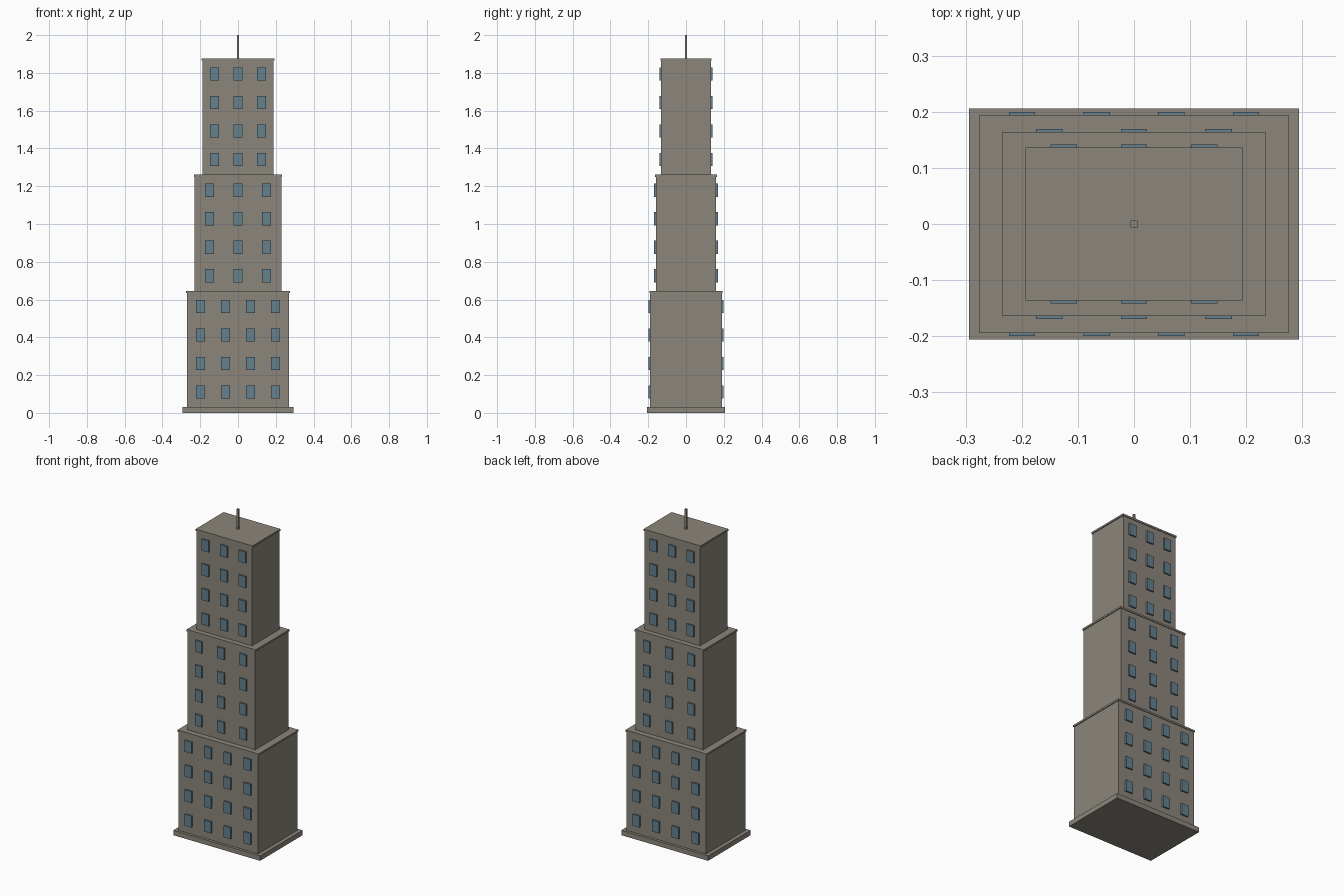
import bpy
import bmesh
from mathutils import Matrix, Vector

cube = bpy.data.objects.get("Cube")
if cube:
    bpy.data.objects.remove(cube, do_unlink=True)


def make_material(name, color):
    mat = bpy.data.materials.new(name)
    mat.use_nodes = True
    mat.diffuse_color = color
    mat.node_tree.nodes["Principled BSDF"].inputs["Base Color"].default_value = color
    return mat


stone = make_material("warm grey stone", (0.26, 0.24, 0.20, 1))
glass = make_material("blue grey glass", (0.13, 0.215, 0.27, 1))


def boxes(name, mat, items):
    """One object made of boxes, each given as (centre, size)."""
    bm = bmesh.new()
    for centre, size in items:
        bmesh.ops.create_cube(bm, size=1, matrix=Matrix.Translation(centre)
                              @ Matrix.Diagonal(Vector(size).to_4d()))
    mesh = bpy.data.meshes.new(name)
    bm.to_mesh(mesh)
    bm.free()
    mesh.materials.append(mat)
    obj = bpy.data.objects.new(name, mesh)
    bpy.context.collection.objects.link(obj)


def block(name, half_x, half_y, bottom, top):
    boxes(name, stone, [((0, 0, (bottom + top) / 2),
                         (2 * half_x, 2 * half_y, top - bottom))])


# Plinth
PLINTH, TIER, LEDGE = 0.03, 0.6155, 0.011
block("plinth", 0.294, 0.206, 0, PLINTH)

# Stepped tiers: half width, half depth, window columns, column spacing
tiers = {
    "lower": (0.27, 0.19, 4, 0.133),
    "middle": (0.229, 0.16, 3, 0.151),
    "upper": (0.188, 0.132, 3, 0.125),
}
z = PLINTH
for name, (hx, hy, columns, spacing) in tiers.items():
    top = z + TIER
    block(name + "_tier", hx, hy, z, top - LEDGE)
    block(name + "_cornice", hx + 0.005, hy + 0.004, top - LEDGE, top)

    # Windows stand proud of the front and back walls
    windows = [((spacing * (col - (columns - 1) / 2), side * (hy + 0.004),
                 z + 0.08 + 0.151 * row), (0.047, 0.011, 0.07))
               for side in (-1, 1) for col in range(columns) for row in range(4)]
    boxes(name + "_windows", glass, windows)
    z = top

# Roof mast
block("mast", 0.0063, 0.0063, z, 2.0)
